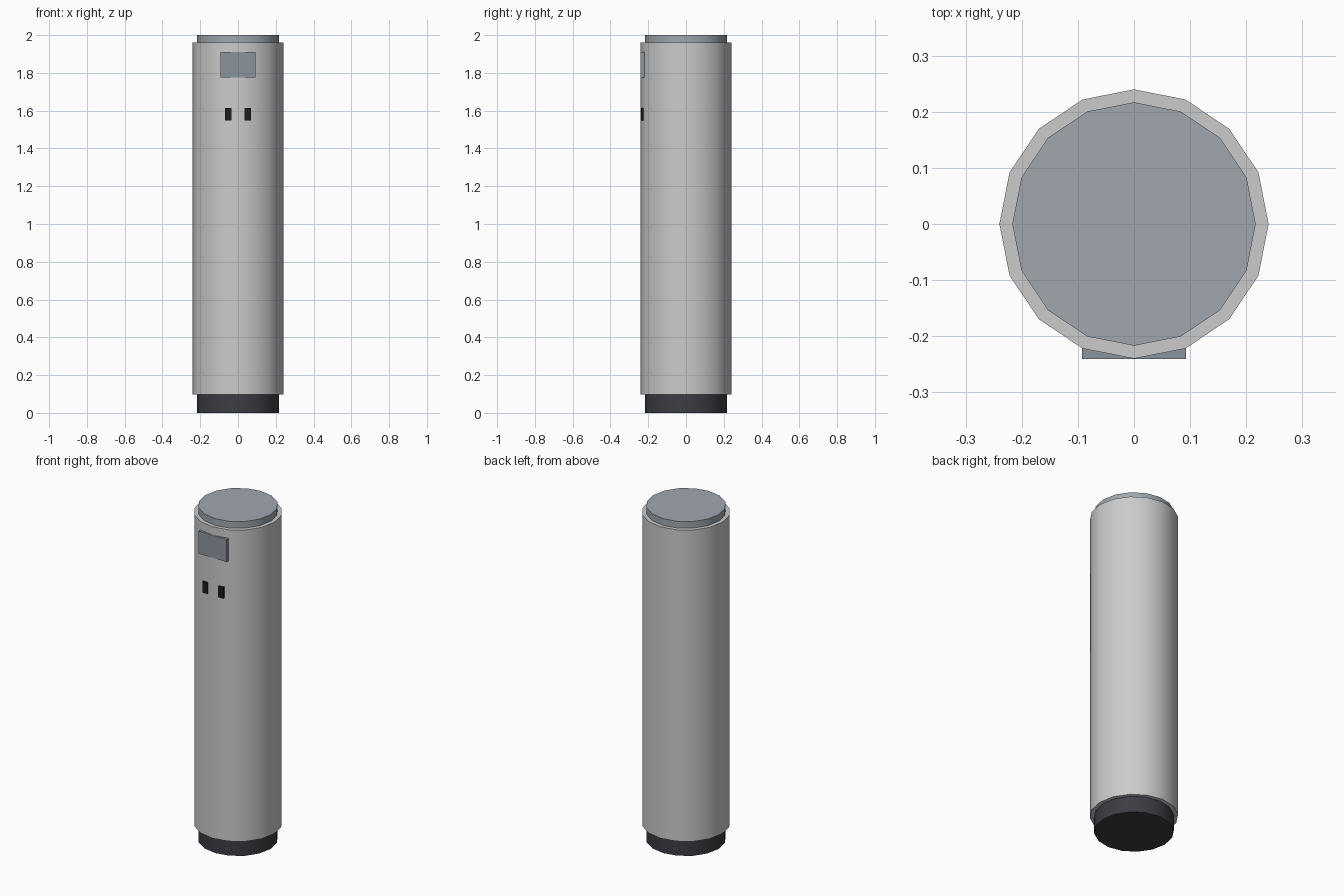
import bpy, math

if "Cube" in bpy.data.objects:
    bpy.data.objects.remove(bpy.data.objects["Cube"])

SIDES = 16


def material(name, rgb):
    m = bpy.data.materials.new(name)
    m.diffuse_color = (*rgb, 1)
    m.use_nodes = True
    m.node_tree.nodes["Principled BSDF"].inputs["Base Color"].default_value = m.diffuse_color
    return m


def drum(name, radius, z0, z1, mat=None):
    bpy.ops.mesh.primitive_cylinder_add(vertices=SIDES, radius=radius, depth=z1 - z0,
                                        location=(0, 0, (z0 + z1) / 2))
    ob = bpy.context.object
    ob.name = name
    if mat:
        ob.data.materials.append(mat)
    bpy.ops.object.shade_smooth_by_angle(angle=math.radians(30))
    return ob


def block(name, x, y, z, mat):
    lo, hi = zip(x, y, z)
    bpy.ops.mesh.primitive_cube_add(size=1, location=[(a + b) / 2 for a, b in zip(lo, hi)])
    ob = bpy.context.object
    ob.name = name
    ob.scale = [b - a for a, b in zip(lo, hi)]
    bpy.ops.object.transform_apply(location=False, rotation=False, scale=True)
    ob.data.materials.append(mat)
    return ob


dark = material("dark_base", (0.045, 0.047, 0.055))
steel = material("blue_grey", (0.35, 0.39, 0.42))
plate = material("plate_grey", (0.26, 0.30, 0.34))
black = material("black", (0.012, 0.012, 0.012))

# Stacked column: recessed base, main body, recessed cap
drum("base", 0.217, 0, 0.097, dark)
drum("body", 0.24, 0.097, 1.96)
drum("cap", 0.217, 1.96, 2.0, steel)

# Front plate sitting flush with the foremost edge of the body
block("front_plate", (-0.093, 0.093), (-0.2405, -0.219), (1.775, 1.91), plate)

# Pair of slots below the plate
for side, sx in (("left", -1), ("right", 1)):
    cx = sx * 0.052
    block(f"{side}_slot", (cx - 0.017, cx + 0.017), (-0.237, -0.222), (1.547, 1.615), black)
